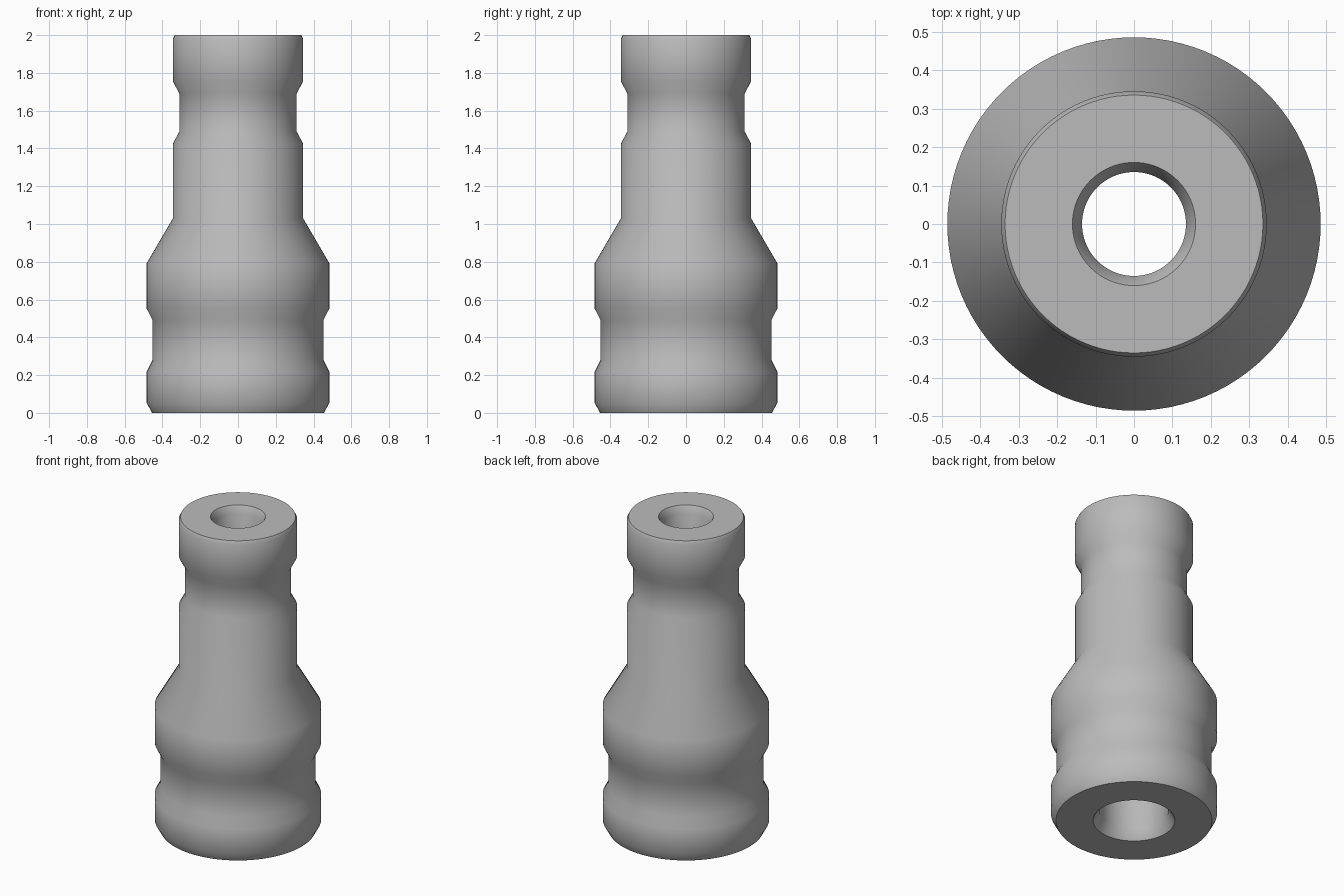
import bpy, bmesh, math

if "Cube" in bpy.data.objects:
    bpy.data.objects.remove(bpy.data.objects["Cube"])

SEGMENTS = 96

# Closed wall cross-section as (radius, height)
outer = [(0.455, 0), (0.485, 0.055), (0.485, 0.215), (0.452, 0.28), (0.452, 0.49),
         (0.485, 0.555), (0.485, 0.79), (0.345, 1.03), (0.345, 1.425), (0.31, 1.49),
         (0.31, 1.69), (0.345, 1.755), (0.345, 1.98), (0.335, 2.0)]
bore = [(0.16, 2.0), (0.135, 1.955), (0.135, 1.03), (0.2, 0.79), (0.2, 0.06), (0.238, 0)]


def lathe(name, profile, material):
    """Revolve a closed profile around z."""
    bm = bmesh.new()
    rings = []
    for r, z in profile:
        rings.append([bm.verts.new((r * math.cos(a), r * math.sin(a), z))
                      for a in (2 * math.pi * i / SEGMENTS for i in range(SEGMENTS))])
    for k, low in enumerate(rings):
        high = rings[(k + 1) % len(rings)]
        for i in range(SEGMENTS):
            j = (i + 1) % SEGMENTS
            bm.faces.new((low[i], low[j], high[j], high[i]))
    bmesh.ops.recalc_face_normals(bm, faces=bm.faces)
    mesh = bpy.data.meshes.new(name)
    bm.to_mesh(mesh)
    bm.free()
    mesh.materials.append(material)
    obj = bpy.data.objects.new(name, mesh)
    bpy.context.collection.objects.link(obj)
    bpy.context.view_layer.objects.active = obj
    obj.select_set(True)
    # Smooth around the body, crisp at the flat end rings
    bpy.ops.object.shade_smooth_by_angle(angle=math.radians(40))
    return obj


grey = bpy.data.materials.new("grey")
grey.diffuse_color = (0.5, 0.5, 0.5, 1)
grey.use_nodes = True
grey.node_tree.nodes["Principled BSDF"].inputs["Base Color"].default_value = grey.diffuse_color

# Stepped reducer with grooved ends and a through bore
lathe("reducer_body", outer + bore, grey)
